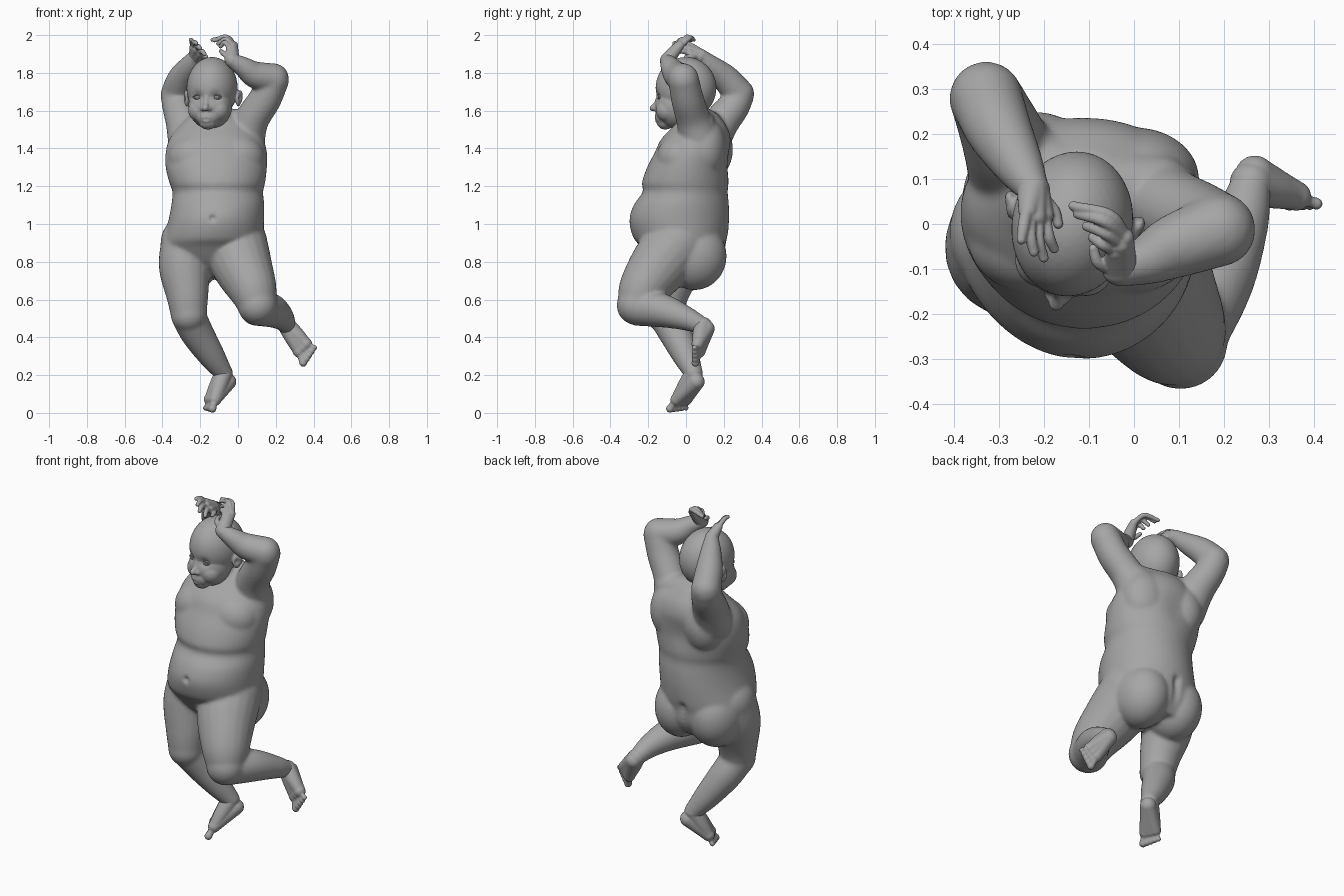
import bpy, bmesh, math
from mathutils import Vector, Matrix

cube = bpy.data.objects.get("Cube")
if cube:
    bpy.data.objects.remove(cube, do_unlink=True)

skin = bpy.data.materials.new("grey clay")
skin.use_nodes = True
GREY = (0.38, 0.38, 0.38, 1)
skin.diffuse_color = GREY
skin.node_tree.nodes["Principled BSDF"].inputs["Base Color"].default_value = GREY
skin.node_tree.nodes["Principled BSDF"].inputs["Roughness"].default_value = 0.7


def spline(rows, steps=6):
    """Catmull-Rom interpolation of rows of numbers."""
    v = [Vector(r) for r in rows]
    v = [2 * v[0] - v[1]] + v + [2 * v[-1] - v[-2]]
    out = []
    for a, b, c, d in zip(v, v[1:], v[2:], v[3:]):
        for i in range(steps):
            t = i / steps
            out.append(0.5 * (2 * b + (c - a) * t + (2 * a - 5 * b + 4 * c - d) * t * t
                              + (3 * b - a - 3 * c + d) * t ** 3))
    return out + [v[-2]]


def loft(bm, rings):
    vs = [[bm.verts.new(p) for p in ring] for ring in rings]
    n = len(vs[0])
    for a, b in zip(vs, vs[1:]):
        for i in range(n):
            bm.faces.new((a[i], a[(i + 1) % n], b[(i + 1) % n], b[i]))
    bm.faces.new(vs[0][::-1])
    bm.faces.new(vs[-1])


def ball(bm, c, r, m=Matrix()):
    r = (r, r, r) if isinstance(r, (int, float)) else r
    bmesh.ops.create_icosphere(bm, subdivisions=4, radius=1,
                               matrix=m @ Matrix.Translation(c) @ Matrix.Diagonal((*r, 1)))


def tube(bm, rows, m=Matrix(), n=20):
    """Round limb through (x, y, z, radius) rows with ball ends."""
    pts = spline(rows)
    ps = [m @ Vector(p[:3]) for p in pts]
    rings, side, old = [], None, None
    for i, p in enumerate(ps):
        t = (ps[min(i + 1, len(ps) - 1)] - ps[max(i - 1, 0)]).normalized()
        side = t.orthogonal().normalized() if side is None else old.rotation_difference(t) @ side
        old, up = t, t.cross(side)
        rings.append([p + pts[i][3] * (math.cos(a) * side + math.sin(a) * up)
                      for a in (math.tau * k / n for k in range(n))])
    loft(bm, rings)
    for i in (0, -1):
        ball(bm, ps[i], pts[i][3])


def finish(name, bm, voxel=0, smooth=0, dents=()):
    """Fuse the parts, smooth them, then press or pull soft dents."""
    bmesh.ops.recalc_face_normals(bm, faces=bm.faces)
    me = bpy.data.meshes.new(name)
    bm.to_mesh(me)
    bm.free()
    ob = bpy.data.objects.new(name, me)
    bpy.context.collection.objects.link(ob)
    if voxel:
        rm = ob.modifiers.new("fuse", 'REMESH')
        rm.mode, rm.voxel_size = 'VOXEL', voxel
        sm = ob.modifiers.new("soften", 'SMOOTH')
        sm.factor, sm.iterations = 0.5, smooth
        dg = bpy.context.evaluated_depsgraph_get()
        ob.data = bpy.data.meshes.new_from_object(ob.evaluated_get(dg))
        ob.modifiers.clear()
    for v in ob.data.vertices:
        for c, r, off in dents:
            d = (v.co - Vector(c)).length / r
            if d < 3:
                v.co += Vector(off) * math.exp(-d * d)
    ob.data.materials.clear()
    ob.data.materials.append(skin)
    ob.data.polygons.foreach_set("use_smooth", [True] * len(ob.data.polygons))
    return ob


# Torso: horizontal ellipses (z, centre x, centre y, radius x, radius y)
bm = bmesh.new()
torso = [(.72, -.13, .03, .17, .12), (.80, -.13, .01, .235, .19), (.88, -.135, -.015, .26, .225),
         (.93, -.128, -.03, .262, .250), (1.02, -.115, -.036, .253, .264), (1.10, -.107, -.025, .246, .252),
         (1.17, -.107, -.004, .240, .225), (1.22, -.11, -.003, .254, .230), (1.30, -.115, .012, .268, .218),
         (1.38, -.115, .035, .268, .20), (1.45, -.115, .053, .248, .184), (1.52, -.115, .075, .195, .14),
         (1.59, -.125, .075, .11, .085)]
loft(bm, [[(cx + rx * math.cos(a), cy + ry * math.sin(a), z)
           for a in (math.tau * k / 48 for k in range(48))] for z, cx, cy, rx, ry in spline(torso)])
for x in (-.237, -.013):                           # buttocks
    ball(bm, (x, .045, .83), (.145, .170, .180))
ball(bm, (-.155, -.13, .87), (.07, .07, .055))     # pubic mound
for x in (-.22, -.01):                             # chest pads
    ball(bm, (x, -.03, 1.35), (.15, .125, .13))
ball(bm, (-.21, .125, 1.39), (.13, .125, .16))     # shoulder blades
ball(bm, (0, .10, 1.40), (.145, .115, .17))
tube(bm, [(-.12, .07, 1.42, .11), (-.13, .04, 1.52, .095), (-.135, .02, 1.6, .09)])  # neck
tube(bm, [(-.26, .15, 1.50, .085), (-.13, .09, 1.53, .085), (.05, .07, 1.52, .085)])  # shoulders

# Limbs, as (x, y, z, radius) paths
limbs = [
    [(-.262, .12, 1.42, .108), (-.285, .18, 1.53, .097), (-.315, .25, 1.62, .086), (-.328, .278, 1.68, .082)],
    [(-.328, .28, 1.69, .081), (-.30, .21, 1.77, .074), (-.255, .13, 1.84, .056), (-.225, .08, 1.89, .038)],
    [(.03, .08, 1.42, .11), (.072, .04, 1.55, .092), (.142, .008, 1.66, .087), (.188, -.012, 1.76, .082)],
    [(.188, -.014, 1.77, .081), (.09, -.05, 1.79, .072), (.03, -.08, 1.83, .056), (-.03, -.10, 1.865, .04)],
    [(-.255, -.02, .90, .155), (-.28, -.06, .77, .14), (-.268, -.10, .62, .112), (-.26, -.115, .52, .096)],
    [(-.26, -.105, .51, .092), (-.215, -.055, .42, .088), (-.138, 0, .30, .071), (-.076, .04, .21, .05)],
    [(-.015, -.05, .89, .172), (.022, -.14, .78, .16), (.075, -.225, .66, .132), (.103, -.262, .57, .105)],
    [(.103, -.25, .56, .10), (.18, -.12, .54, .089), (.235, 0, .50, .065), (.26, .09, .46, .046)],
]
for path in limbs:
    tube(bm, path)
cleft = [((-.125, .22 - 2 * (z - .84) ** 2, z), .022, (0, -.014, 0)) for z in (.70, .73, .76, .79, .82, .85, .88, .91)]
finish("body", bm, .008, 18, cleft + [((-.135, -.295, 1.03), .016, (0, .015, 0)),  # navel
                                      ((-.115, .23, 1.33), .08, (0, -.012, 0))])    # spine hollow

# Head: built facing forward, then turned a little to its right
H = Matrix.Translation((-.137, 0, 1.70)) @ Matrix.Rotation(-.2, 4, 'Z')
R3 = H.to_3x3()
bm = bmesh.new()
ball(bm, (0, 0, .02), (.134, .162, .164), H)         # cranium
ball(bm, (0, -.05, -.075), (.116, .114, .122), H)    # face
ball(bm, (0, -.112, -.160), (.05, .045, .04), H)     # chin
ball(bm, (0, -.112, -.13), (.065, .054, .055), H)    # mouth mound
tube(bm, [(0, -.146, -.02, .013), (0, -.160, -.06, .013), (0, -.180, -.086, .017)], H)
ball(bm, (0, -.156, -.137), (.028, .014, .010), H)   # lips
ball(bm, (0, -.153, -.154), (.024, .014, .010), H)
dents = []
for s in (-1, 1):
    ball(bm, (s * .05, -.09, -.098), (.06, .062, .062), H)       # cheek
    ball(bm, (s * .017, -.164, -.09), .013, H)                   # nostril wing
    ball(bm, (s * .139, .015, -.035), (.015, .03, .045), H)      # ear
    ball(bm, (s * .149, .028, -.025), (.010, .018, .034), H)     # ear rim
    dents += [(H @ Vector((s * .052, -.15, -.028)), .027, R3 @ Vector((0, .014, 0))),
              (H @ Vector((s * .15, .005, -.035)), .014, R3 @ Vector((-s * .010, 0, 0)))]
dents.append((H @ Vector((0, -.17, -.146)), .012, R3 @ Vector((0, .004, 0))))
finish("head", bm, .005, 8, dents)

# Eyes and eyelids
bm, lids = bmesh.new(), bmesh.new()
for s in (-1, 1):
    ball(bm, (s * .052, -.115, -.028), (.025, .026, .02), H)
    for h in (.010, -.008):
        arc = [(s * .052 + .024 * t, -.140 + .012 * t * t, -.028 + h * (1 - t * t), .0035)
               for t in (-1, -.5, 0, .5, 1)]
        tube(lids, arc, H, 10)
finish("eyes", bm)
finish("eyelids", lids)

# Hands: palm paths, then three-point fingers (the last one is the thumb)
hands = {
    "right_hand": ([[(-.225, .08, 1.89, .036), (-.235, .03, 1.935, .022)],
                    [(-.225, .08, 1.89, .036), (-.218, .015, 1.925, .024)],
                    [(-.22, .075, 1.885, .034), (-.20, .02, 1.905, .022)]],
                   [[(-.238, .03, 1.94), (-.245, -.005, 1.968), (-.25, -.035, 1.975)],
                    [(-.23, .02, 1.935), (-.23, -.025, 1.96), (-.222, -.062, 1.957)],
                    [(-.213, .015, 1.92), (-.212, -.035, 1.94), (-.20, -.075, 1.93)],
                    [(-.20, .02, 1.905), (-.19, -.025, 1.915), (-.177, -.055, 1.90)],
                    [(-.205, .06, 1.885), (-.178, .03, 1.885), (-.168, .0, 1.885)]]),
    "left_hand": ([[(-.03, -.10, 1.865, .038), (-.022, -.03, 1.945, .022)],
                   [(-.03, -.10, 1.865, .038), (-.03, -.045, 1.94, .024)],
                   [(-.035, -.10, 1.87, .036), (-.042, -.06, 1.93, .022)]],
                  [[(-.02, -.025, 1.945), (-.055, .02, 1.985), (-.135, .04, 1.975)],
                   [(-.025, -.03, 1.95), (-.065, .005, 1.99), (-.125, .022, 1.972)],
                   [(-.03, -.045, 1.945), (-.065, -.02, 1.978), (-.105, -.005, 1.955)],
                   [(-.04, -.06, 1.93), (-.07, -.045, 1.96), (-.092, -.03, 1.94)],
                   [(-.05, -.10, 1.88), (-.08, -.085, 1.905), (-.09, -.055, 1.915)]]),
}
for name, (palm, fingers) in hands.items():
    bm = bmesh.new()
    for path in palm:
        tube(bm, path)
    for path in fingers:
        tube(bm, [(*p, r) for p, r in zip(path, (.0145, .0135, .011))], n=12)
    finish(name, bm, .0035, 4)

# Feet: ankle, heel, ball, then toes from the big one to the small one
feet = {
    "right_foot": ((-.076, .04, .21), (-.053, .055, .165), (-.122, -.05, .07), (-.148, .0, .072),
                   (-.135, -.085, .022), (-.172, .0, .026)),
    "left_foot": ((.26, .09, .46), (.268, .108, .445), (.324, .07, .325), (.36, .062, .365),
                  (.345, .05, .265), (.405, .045, .345)),
}
for name, pts in feet.items():
    ankle, heel, b1, b2, t1, t2 = map(Vector, pts)
    bm = bmesh.new()
    for b in (b1, b1.lerp(b2, .5), b2):
        tube(bm, [(*heel, .044), (*heel.lerp(b, .5), .038), (*b, .033)])
        tube(bm, [(*ankle, .048), (*ankle.lerp(b, .5), .042), (*b, .031)])
    for i in range(5):
        k = i / 4
        r = .021 - .007 * k
        tip = t1.lerp(t2, k)
        tube(bm, [(*b1.lerp(b2, k), .022), (*b1.lerp(b2, k).lerp(tip, .6), r * .9), (*tip, r)], n=12)
    finish(name, bm, .0045, 7)
